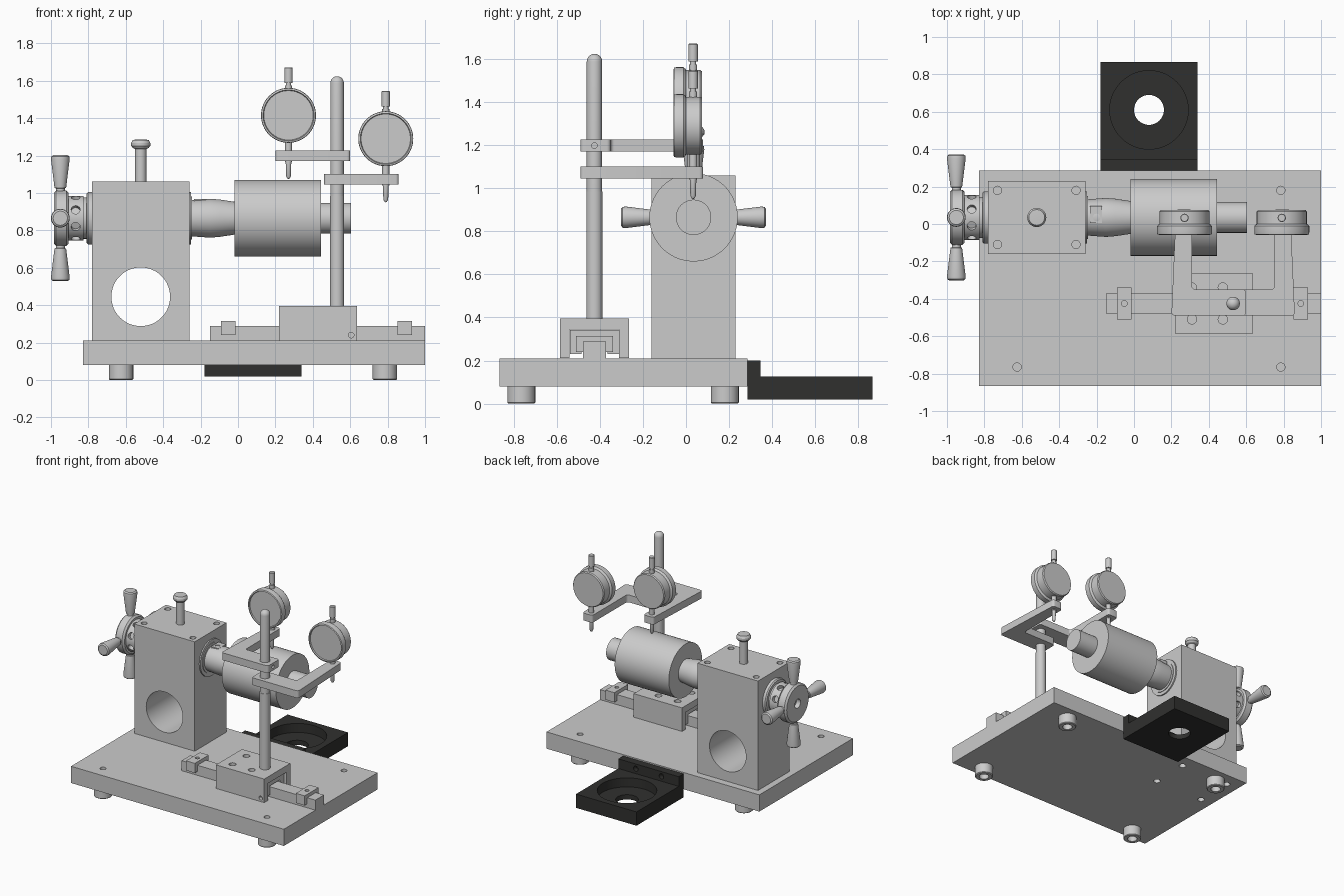
import bpy, bmesh
from math import pi, cos, sin
from mathutils import Matrix, Vector

if "Cube" in bpy.data.objects:
    bpy.data.objects.remove(bpy.data.objects["Cube"])

ROT = {'X': Matrix.Rotation(pi / 2, 4, 'Y'), 'Y': Matrix.Rotation(-pi / 2, 4, 'X'), 'Z': Matrix.Identity(4)}


def finish(name, bm):
    bmesh.ops.recalc_face_normals(bm, faces=bm.faces)
    me = bpy.data.meshes.new(name)
    bm.to_mesh(me)
    bm.free()
    ob = bpy.data.objects.new(name, me)
    bpy.context.collection.objects.link(ob)
    return ob


def lathe(name, prof, loc=(0, 0, 0), axis='Z', seg=48, rot=None):
    """Revolve (radius, height) points; both ends must lie on the axis."""
    bm = bmesh.new()
    rings = []
    for r, h in prof:
        n = 1 if r == 0 else seg
        rings.append([bm.verts.new((r * cos(2 * pi * i / seg), r * sin(2 * pi * i / seg), h)) for i in range(n)])
    for a, b in zip(rings, rings[1:]):
        for i in range(seg):
            j = (i + 1) % seg
            vs = [a[i % len(a)], a[j % len(a)], b[j % len(b)], b[i % len(b)]]
            vs = list(dict.fromkeys(vs))
            if len(vs) > 2:
                bm.faces.new(vs)
    bm.transform(Matrix.Translation(Vector(loc)) @ (rot or ROT[axis]))
    return finish(name, bm)


def rod(name, r, h0, h1, loc, axis='Z', seg=48):
    return lathe(name, [(0, h0), (r, h0), (r, h1), (0, h1)], loc, axis, seg)


def prism(name, pts, h0, h1, axis='Z', bevel=0):
    """Extrude an outline: (x, y) along z, or (y, z) along x."""
    def co(p, h):
        return (p[0], p[1], h) if axis == 'Z' else (h, p[0], p[1])
    bm = bmesh.new()
    lo = [bm.verts.new(co(p, h0)) for p in pts]
    hi = [bm.verts.new(co(p, h1)) for p in pts]
    bm.faces.new(lo)
    bm.faces.new(hi)
    n = len(pts)
    for i in range(n):
        bm.faces.new((lo[i], lo[(i + 1) % n], hi[(i + 1) % n], hi[i]))
    if bevel:
        edges = [e for e in bm.edges if {e.verts[0] in lo, e.verts[1] in lo} == {True, False}]
        bmesh.ops.bevel(bm, geom=edges, offset=bevel, segments=5, profile=0.5, affect='EDGES')
    return finish(name, bm)


def box(name, x0, x1, y0, y1, z0, z1):
    return prism(name, [(x0, y0), (x1, y0), (x1, y1), (x0, y1)], z0, z1)


def cut(ob, *holes):
    """Drill round holes: (radius, start, end, location, axis)."""
    for r, h0, h1, loc, axis in holes:
        c = rod("cutter", r, h0, h1, loc, axis, 48 if r > 0.05 else 24)
        c.hide_render = True
        m = ob.modifiers.new("hole", 'BOOLEAN')
        m.operation, m.solver, m.object = 'DIFFERENCE', 'EXACT', c
        bpy.context.view_layer.objects.active = ob
        bpy.ops.object.modifier_apply(modifier=m.name)
        bpy.data.objects.remove(c)
    return ob


AY, AZ = 0.035, 0.865          # spindle axis
AX = (0, AY, AZ)
foot_xy = [(x, y) for x in (-0.625, 0.785) for y in (-0.765, 0.18)]
bolt_xy = [(x, y) for x in (-0.73, -0.31) for y in (-0.11, 0.18)]

# Base plate with foot holes and housing bolt holes from below
base = box("base_plate", -0.83, 1.0, -0.865, 0.285, 0.08, 0.21)
cut(base, *[(0.022, 0.15, 0.25, (x, y, 0), 'Z') for x, y in foot_xy],
    *[(0.025, 0.0, 0.13, (x, y, 0), 'Z') for x, y in bolt_xy])

# Feet, recessed underneath
for x, y in foot_xy:
    lathe("foot", [(0, 0.05), (0.035, 0.05), (0.035, 0), (0.06, 0), (0.065, 0.005), (0.065, 0.08), (0, 0.08)], (x, y, 0))

# Spindle housing with cross bore
housing = box("spindle_housing", -0.78, -0.26, -0.16, 0.23, 0.21, 1.06)
cut(housing, (0.157, -1, 1, (-0.52, 0, 0.445), 'Y'),
    *[(0.022, 1.03, 1.1, (x, y, 0), 'Z') for x, y in bolt_xy])

# Locking plunger on top of the housing
lathe("plunger_knob", [(0, 1.05), (0.03, 1.05), (0.03, 1.235), (0.042, 1.24), (0.051, 1.252), (0.051, 1.268),
                       (0.042, 1.284), (0, 1.286)], (-0.52, AY, 0))

# Spindle flanges and collar
lathe("rear_flange", [(0, -0.83), (0.11, -0.83), (0.11, -0.81), (0.132, -0.81), (0.14, -0.802), (0.14, -0.775),
                      (0, -0.775)], AX, 'X')
lathe("spindle_nose", [(0, -0.27), (0.14, -0.27), (0.14, -0.25), (0.115, -0.25), (0.115, -0.245), (0.097, -0.245),
                       (0.104, -0.15), (0.1, -0.1), (0.088, -0.02), (0, -0.02)], AX, 'X')
key = box("nose_key", -0.235, -0.17, AY - 0.03, AY + 0.06, 0.93, 0.968)
cut(key, (0.02, 0.95, 1, (-0.2, AY, 0), 'Z'))
hub = rod("drilled_collar", 0.12, -0.905, -0.825, AX, 'X')
for i in range(8):
    a = pi / 8 + i * pi / 4
    d = Vector((0, cos(a), sin(a)))
    c = lathe("cutter", [(0, 0.09), (0.024, 0.09), (0.024, 0.15), (0, 0.15)], (-0.868, AY, AZ), seg=20,
              rot=Matrix.Rotation(a - pi / 2, 4, 'X'))
    c.hide_render = True
    m = hub.modifiers.new("hole", 'BOOLEAN')
    m.operation, m.solver, m.object = 'DIFFERENCE', 'EXACT', c
    bpy.context.view_layer.objects.active = hub
    bpy.ops.object.modifier_apply(modifier=m.name)
    bpy.data.objects.remove(c)

# Handwheel and its four grips
lathe("handwheel", [(0, -0.95), (0.035, -0.95), (0.035, -0.985), (0.135, -0.985), (0.148, -0.972), (0.148, -0.918),
                    (0.135, -0.905), (0, -0.905)], AX, 'X')
for i in range(4):
    lathe("handwheel_grip", [(0, 0.12), (0.024, 0.12), (0.024, 0.16), (0.031, 0.162), (0.05, 0.315), (0.048, 0.33),
                             (0.038, 0.337), (0, 0.337)], (-0.95, AY, AZ), rot=Matrix.Rotation(i * pi / 2, 4, 'X'))

# Test workpiece on its shaft
rod("workpiece_drum", 0.205, -0.02, 0.445, AX, 'X', 96)
rod("workpiece_shaft", 0.082, 0.44, 0.605, AX, 'X')

# Linear rail and end stops
RY = -0.425
box("rail", -0.15, 1.0, RY - 0.053, RY + 0.053, 0.21, 0.288)
for x in (-0.052, 0.892):
    stop = box("rail_stop", x - 0.038, x + 0.038, RY - 0.085, RY + 0.085, 0.24, 0.315)
    cut(stop, (0.015, 0.295, 0.4, (x, RY, 0), 'Z'))


# Carriage: outer cover and inner slider, both channel shaped
def channel(name, x0, x1, w, wi, z0, zi, z1):
    return prism(name, [(RY - w, z0), (RY - wi, z0), (RY - wi, zi), (RY + wi, zi), (RY + wi, z0), (RY + w, z0),
                        (RY + w, z1), (RY - w, z1)], x0, x1, 'X')


cover = channel("carriage_cover", 0.22, 0.635, 0.16, 0.115, 0.212, 0.344, 0.395)
cut(cover, *[(0.025, 0.36, 0.42, (x, y, 0), 'Z') for x in (0.31, 0.475) for y in (-0.51, -0.34)],
    (0.015, -0.6, -0.56, (0.605, 0, 0.24), 'Y'))
channel("carriage_slider", 0.24, 0.615, 0.113, 0.06, 0.23, 0.3, 0.342)

# Indicator post with a domed top
dome = [(0.036 * cos(i * pi / 12), 1.588 + 0.036 * sin(i * pi / 12)) for i in range(6)]
lathe("post", [(0, 0.39), (0.038, 0.39), (0.038, 0.985), (0.036, 0.985)] + dome + [(0, 1.624)], (0.53, RY, 0))

# Two mirrored arms, each carrying a dial indicator
ARM = [(-0.33, -0.49), (0.07, -0.49), (0.07, -0.35), (-0.22, -0.35), (-0.22, 0.08), (-0.305, 0.08)]
for side, z, label in ((1, 1.17, "upper"), (-1, 1.045, "lower")):
    arm = prism(label + "_arm", [(0.53 + side * x, y) for x, y in ARM], z, z + 0.057, bevel=0.018)
    cut(arm, (0.013, -0.03, 0.03, (0.53 + side * 0.07, RY, z + 0.028), 'X'))
    cx, cz = 0.53 - side * 0.26, z + 0.245
    lathe(label + "_dial_case", [(0, -0.05), (0.132, -0.05), (0.136, -0.058), (0.145, -0.055), (0.147, -0.045),
                                 (0.147, -0.012), (0.14, -0.003), (0.134, 0), (0.134, 0.066), (0.128, 0.074),
                                 (0, 0.074)], (cx, 0, cz), 'Y', 64)
    lathe(label + "_dial_stem", [(0, -0.34), (0.006, -0.338), (0.013, -0.325), (0.015, -0.25), (0.019, -0.25),
                                 (0.019, -0.12), (0.019, 0.16), (0.014, 0.16), (0.014, 0.173), (0.022, 0.173),
                                 (0.022, 0.253), (0.019, 0.256), (0, 0.256)], (cx, AY - 0.002, cz), seg=32)

# Black cup holder bracket on the rear edge of the base
bracket = prism("cup_bracket", [(0.285, 0.018), (0.865, 0.018), (0.865, 0.125), (0.345, 0.125), (0.345, 0.2),
                                (0.285, 0.2)], -0.18, 0.34, 'X')
cut(bracket, (0.21, 0.055, 0.3, (0.08, 0.61, 0), 'Z'), (0.08, -0.1, 0.3, (0.08, 0.61, 0), 'Z'),
    *[(0.02, 0.31, 0.4, (x, 0, 0.163), 'Y') for x in (-0.03, 0.19)])
black = bpy.data.materials.new("black_finish")
black.diffuse_color = (0.03, 0.03, 0.028, 1)
black.use_nodes = True
black.node_tree.nodes["Principled BSDF"].inputs["Base Color"].default_value = black.diffuse_color
bracket.data.materials.clear()
bracket.data.materials.append(black)

# Smooth the round surfaces, keep edges sharp
for ob in bpy.context.scene.objects:
    ob.select_set(True)
bpy.context.view_layer.objects.active = base
bpy.ops.object.shade_smooth_by_angle(angle=0.5)
